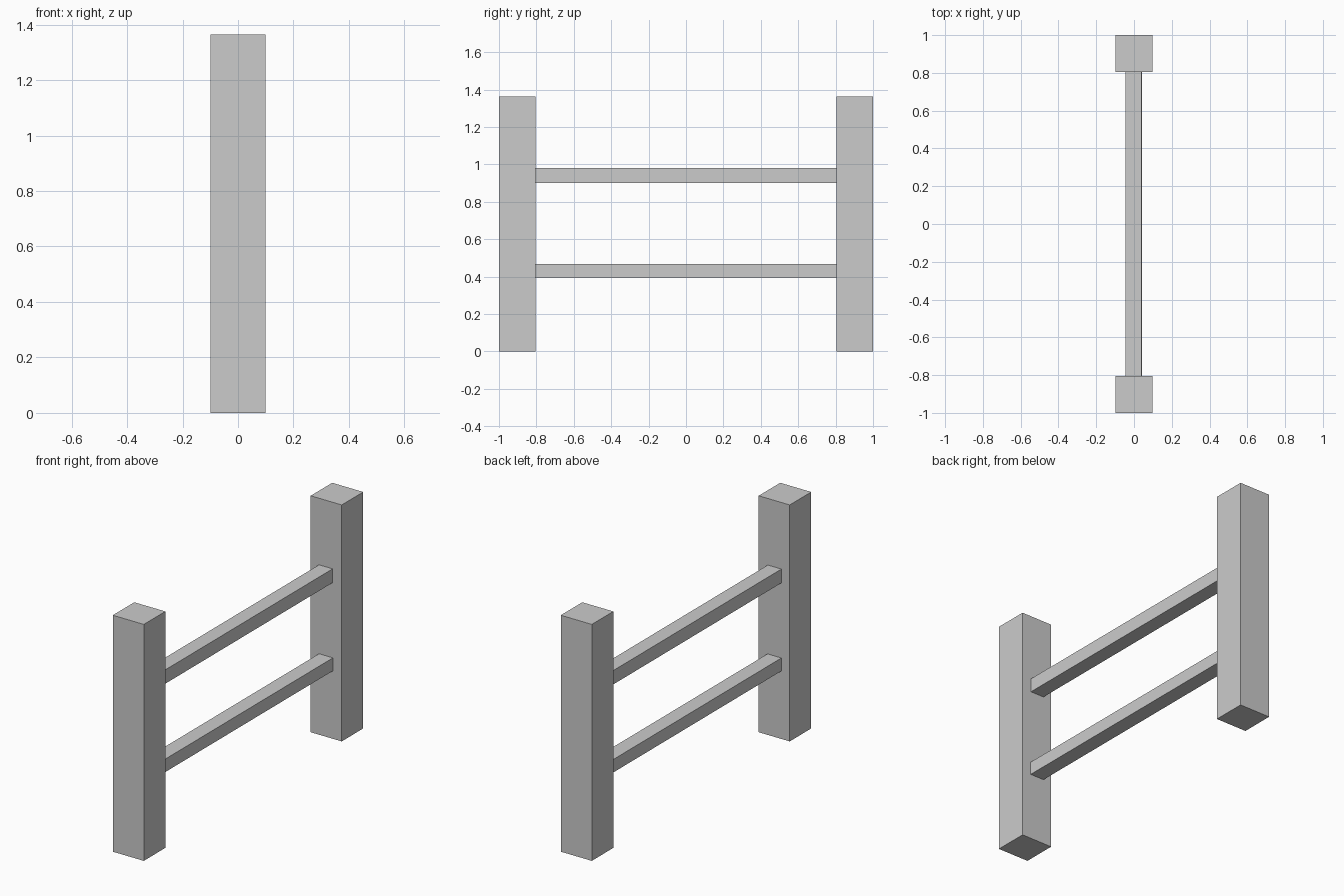
import bpy

if "Cube" in bpy.data.objects:
    bpy.data.objects.remove(bpy.data.objects["Cube"])


def box(name, lo, hi):
    """Axis-aligned box between two corners."""
    centre = [(a + b) / 2 for a, b in zip(lo, hi)]
    bpy.ops.mesh.primitive_cube_add(size=1, location=centre)
    ob = bpy.context.object
    ob.name = name
    ob.scale = [b - a for a, b in zip(lo, hi)]
    bpy.ops.object.transform_apply(location=False, rotation=False, scale=True)
    return ob


HEIGHT = 1.364
HALF_W = 0.099
INNER = 0.804

# Square posts at both ends
box("front_post", (-HALF_W, -1, 0), (HALF_W, -INNER, HEIGHT))
box("back_post", (-HALF_W, INNER, 0), (HALF_W, 1, HEIGHT))

# Horizontal rails butting against the posts
for name, x0, x1, z0, z1 in (("lower_rail", -0.046, 0.043, 0.392, 0.467),
                             ("upper_rail", -0.046, 0.041, 0.900, 0.980)):
    box(name, (x0, -INNER, z0), (x1, INNER, z1))
